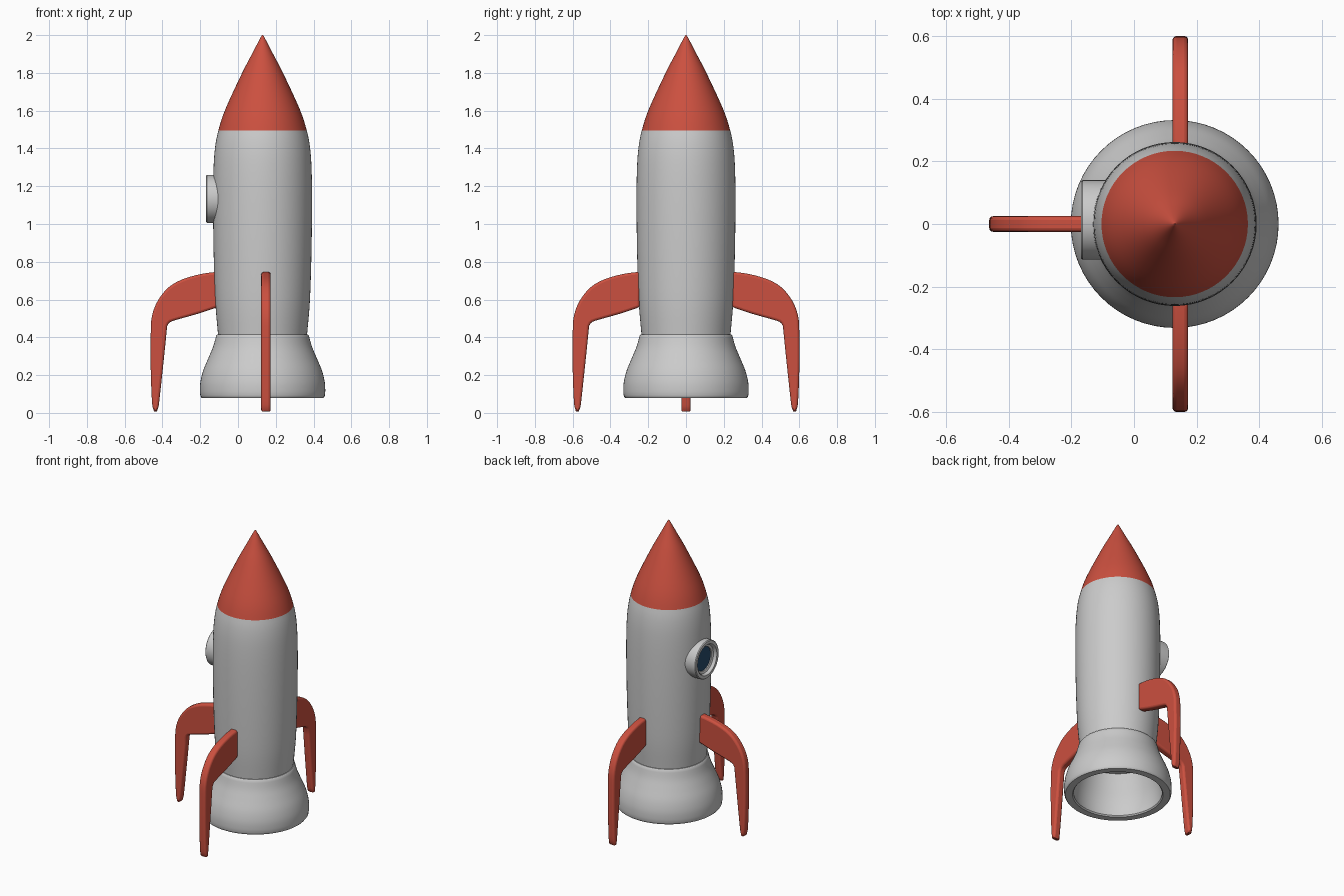
import bpy, bmesh, math
from mathutils import Matrix, Vector

if "Cube" in bpy.data.objects:
    bpy.data.objects.remove(bpy.data.objects["Cube"])

AXIS_X = 0.13


def material(name, color):
    m = bpy.data.materials.new(name)
    m.diffuse_color = (*color, 1)
    m.use_nodes = True
    m.node_tree.nodes["Principled BSDF"].inputs["Base Color"].default_value = m.diffuse_color
    return m


RED = material("red", (0.6, 0.08, 0.05))
BLUE = material("blue glass", (0.02, 0.07, 0.15))


def spline(pts, steps=4):
    """Catmull-Rom curve through 2D points."""
    p = [Vector(q) for q in pts]
    p = [2 * p[0] - p[1]] + p + [2 * p[-1] - p[-2]]
    out = []
    for a, b, c, d in zip(p, p[1:], p[2:], p[3:]):
        for i in range(steps):
            t = i / steps
            out.append(0.5 * (2 * b + (c - a) * t + (2 * a - 5 * b + 4 * c - d) * t * t
                              + (3 * b - a - 3 * c + d) * t ** 3))
    out.append(p[-2])
    return [tuple(q) for q in out]


def finish(name, bm, mat=None, angle=35):
    bmesh.ops.recalc_face_normals(bm, faces=bm.faces)
    me = bpy.data.meshes.new(name)
    bm.to_mesh(me)
    bm.free()
    ob = bpy.data.objects.new(name, me)
    bpy.context.collection.objects.link(ob)
    if mat:
        me.materials.append(mat)
    bpy.ops.object.select_all(action='DESELECT')
    ob.select_set(True)
    bpy.context.view_layer.objects.active = ob
    bpy.ops.object.shade_smooth_by_angle(angle=math.radians(angle))
    return ob


def lathe(name, profile, mat=None, segs=64, matrix=Matrix.Translation((AXIS_X, 0, 0))):
    """Revolve (radius, height) points around z, then place."""
    bm = bmesh.new()
    vs = [bm.verts.new((r, 0, z)) for r, z in profile]
    es = [bm.edges.new(e) for e in zip(vs, vs[1:])]
    bmesh.ops.spin(bm, geom=vs + es, cent=(0, 0, 0), axis=(0, 0, 1),
                   angle=2 * math.pi, steps=segs, use_merge=True)
    bmesh.ops.remove_doubles(bm, verts=bm.verts, dist=1e-5)
    bmesh.ops.transform(bm, matrix=matrix, verts=bm.verts)
    return finish(name, bm, mat)


# Hull and nose share one continuous silhouette
lower = [(0.232, 0.38), (0.237, 0.43), (0.251, 0.6), (0.259, 0.85), (0.262, 1.1),
         (0.260, 1.28), (0.252, 1.4), (0.234, 1.495)]
upper = [(0.196, 1.61), (0.108, 1.8), (0.056, 1.9), (0.009, 1.99), (0, 2.0)]
hull = spline(lower + upper)
split = (len(lower) - 1) * 4
lathe("body", [(0, 0.38)] + hull[:split + 1])
lathe("nose_cone", hull[split:], RED)

# Hollow engine skirt
outer = spline([(0.245, 0.41), (0.262, 0.35), (0.287, 0.29), (0.314, 0.225),
                (0.329, 0.165), (0.332, 0.115), (0.329, 0.088)])
inner = spline([(0.272, 0.088), (0.275, 0.13), (0.268, 0.2), (0.25, 0.28), (0.23, 0.36)])
skirt = [(0.23, 0.415), (0.24, 0.415)] + outer + [(0.323, 0.08), (0.279, 0.08)] + inner
lathe("engine_skirt", skirt + [(0, 0.36)])

# Porthole frame and glass, facing -x
face_left = Matrix.Translation((AXIS_X, 0.013, 1.133)) @ Matrix.Rotation(-math.pi / 2, 4, 'Y')
lathe("porthole_frame", [(0.12, 0.15), (0.127, 0.22), (0.127, 0.294), (0.122, 0.299),
                         (0.103, 0.299), (0.098, 0.294), (0.094, 0.28), (0.08, 0.275),
                         (0.08, 0.15)], None, 48, face_left)
lathe("porthole_glass", [(0, 0.268), (0.083, 0.268), (0.083, 0.2), (0, 0.2)], BLUE, 48, face_left)

# Landing fins: rounded outline, thickened and softened
top = [(0.245, 0.747), (0.33, 0.736), (0.43, 0.708), (0.505, 0.665), (0.562, 0.595),
       (0.593, 0.515), (0.6, 0.42), (0.6, 0.23), (0.594, 0.07), (0.588, 0.025),
       (0.575, 0.003), (0.561, 0.025), (0.555, 0.06), (0.545, 0.15), (0.526, 0.33), (0.513, 0.46)]
under = [(0.505, 0.474), (0.48, 0.488), (0.35, 0.525), (0.245, 0.56)]
outline = spline(top, 3) + spline(under, 3)


def fin(name, x, y, degrees, thick=0.05):
    bm = bmesh.new()
    f = bm.faces.new([bm.verts.new((r, -thick / 2, z)) for r, z in outline])
    res = bmesh.ops.extrude_face_region(bm, geom=[f])
    moved = [v for v in res["geom"] if isinstance(v, bmesh.types.BMVert)]
    bmesh.ops.translate(bm, verts=moved, vec=(0, thick, 0))
    place = Matrix.Translation((x, y, 0)) @ Matrix.Rotation(math.radians(degrees), 4, 'Z')
    bmesh.ops.transform(bm, matrix=place, verts=bm.verts)
    ob = finish(name, bm, RED, 40)
    bev = ob.modifiers.new("soft edges", 'BEVEL')
    bev.width, bev.segments = 0.013, 3
    bev.limit_method, bev.angle_limit = 'ANGLE', math.radians(60)
    bev.use_clamp_overlap = False


fin("left_fin", 0.138, 0, 180)
fin("back_fin", 0.148, 0, 90)
fin("front_fin", 0.148, 0, -90)
